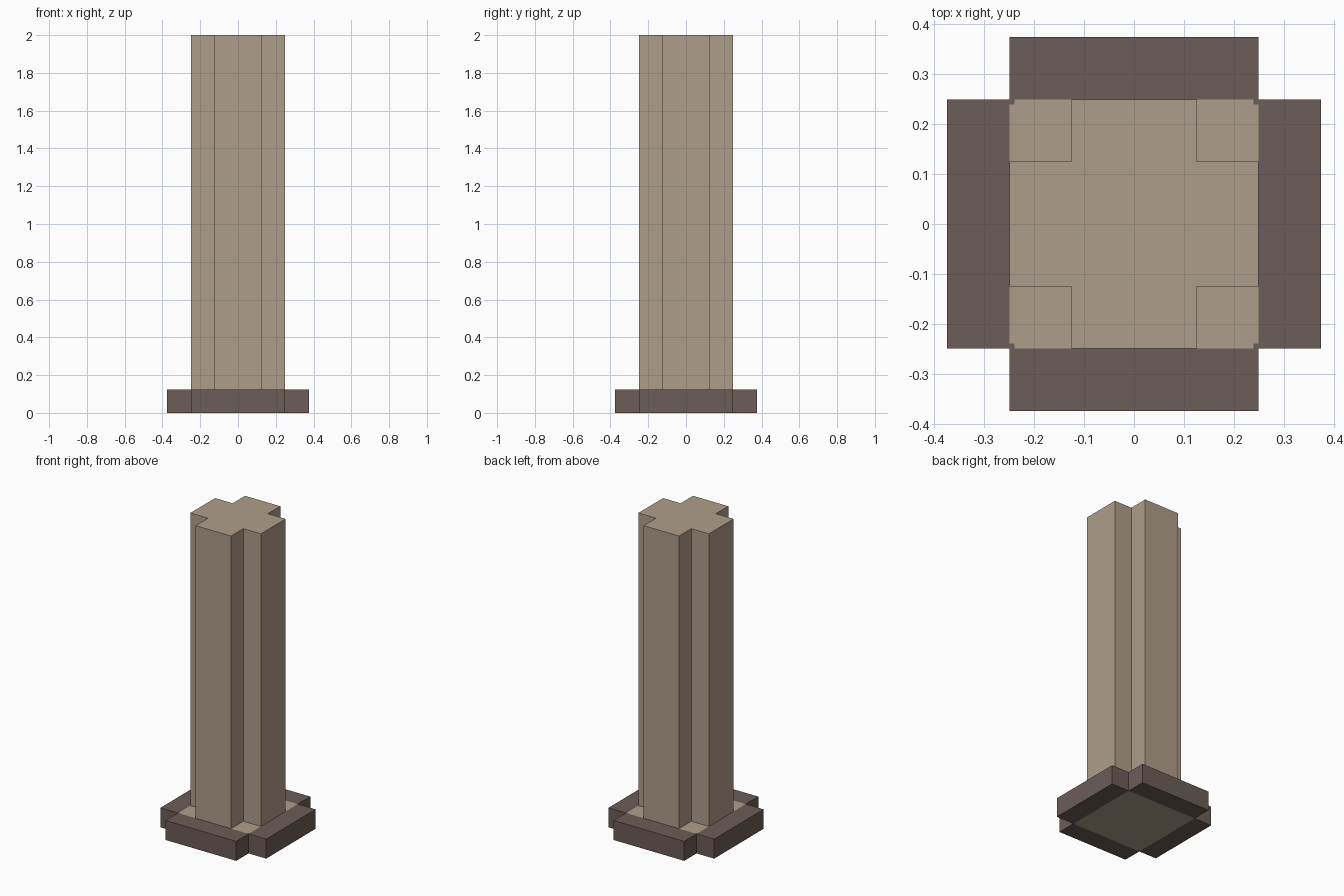
import bpy, bmesh

cube = bpy.data.objects.get("Cube")
if cube:
    bpy.data.objects.remove(cube, do_unlink=True)


def material(name, rgb):
    # 8-bit sRGB to linear
    lin = [((c / 255 + 0.055) / 1.055) ** 2.4 for c in rgb] + [1.0]
    mat = bpy.data.materials.new(name)
    mat.use_nodes = True
    mat.diffuse_color = lin
    bsdf = mat.node_tree.nodes["Principled BSDF"]
    bsdf.inputs["Base Color"].default_value = lin
    bsdf.inputs["Roughness"].default_value = 0.9
    return mat


tan = material("tan stone", (175, 158, 138))
brown = material("dark brown stone", (107, 93, 87))


def cross_prism(name, reach, half, z0, z1, mats, cuts=(), rule=None):
    """Upright prism with a plus-shaped section: arms to reach, half wide."""
    quarter = [(reach, -half), (reach, half), (half, half)]
    outline = []
    for _ in range(4):
        outline += quarter
        quarter = [(-y, x) for x, y in quarter]
    bm = bmesh.new()
    bottom = bm.faces.new([bm.verts.new((x, y, z0)) for x, y in outline])
    top = bmesh.ops.extrude_face_region(bm, geom=[bottom], use_keep_orig=True)["geom"]
    for v in top:
        if isinstance(v, bmesh.types.BMVert):
            v.co.z = z1
    # split the faces along straight lines so they can be coloured
    for c in cuts:
        for axis in ((1, 0, 0), (0, 1, 0)):
            bmesh.ops.bisect_plane(bm, geom=bm.verts[:] + bm.edges[:] + bm.faces[:],
                                   plane_co=[a * c for a in axis], plane_no=axis, dist=1e-5)
    bmesh.ops.recalc_face_normals(bm, faces=bm.faces[:])
    if rule:
        for f in bm.faces:
            f.material_index = rule(f)
    mesh = bpy.data.meshes.new(name)
    bm.to_mesh(mesh)
    bm.free()
    for m in mats:
        mesh.materials.append(m)
    obj = bpy.data.objects.new(name, mesh)
    bpy.context.collection.objects.link(obj)
    return obj


def base_colour(face):
    # tan square on the top and underside, with tiny dark corners
    c = face.calc_center_median()
    x, y = abs(c.x), abs(c.y)
    inside = max(x, y) < 0.25 and min(x, y) < 0.24
    return 1 if abs(face.normal.z) > 0.9 and inside else 0


# plinth
cross_prism("base", 0.375, 0.25, 0.0, 0.125, [brown, tan],
            (-0.25, -0.24, 0.24, 0.25), base_colour)
# shaft
cross_prism("column", 0.25, 0.125, 0.125, 2.0, [tan])
